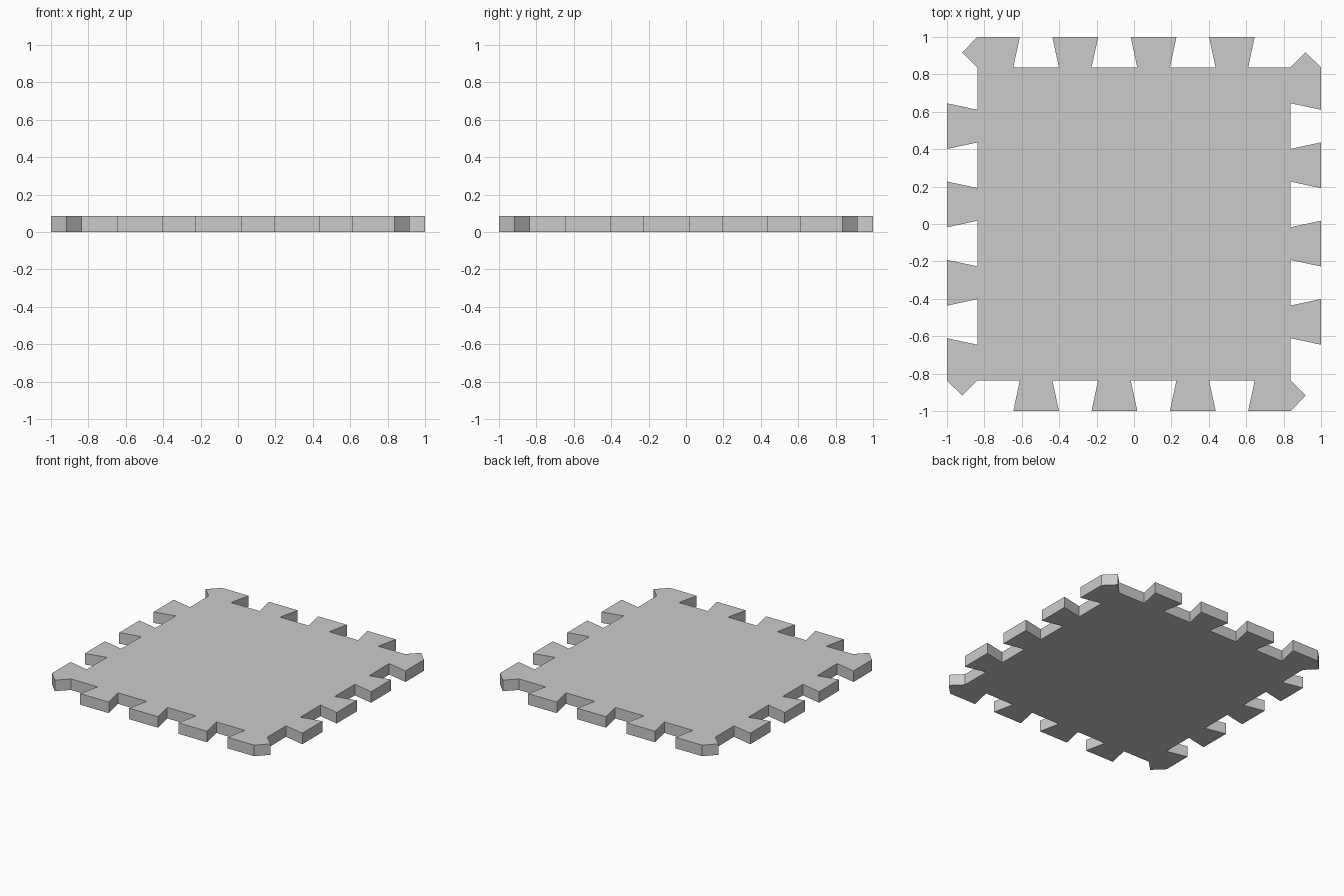
import bpy, bmesh

if "Cube" in bpy.data.objects:
    bpy.data.objects.remove(bpy.data.objects["Cube"])

R = 0.837        # inner edge of the teeth
PITCH = 0.2094   # half the spacing of teeth
WIDE, NARROW = 0.122, 0.087
THICK = 0.085

# One side of the mat: pointed corner, then dovetail slots and tabs
side = [(-0.918, 0.918), (-R, 1.0)]
for k in (-2.5, -0.5, 1.5):
    c = k * PITCH
    side += [(c - NARROW, 1.0), (c - WIDE, R), (c + WIDE, R), (c + NARROW, 1.0)]
side += [(2.5 * PITCH + WIDE, 1.0), (2.5 * PITCH + NARROW, R), (R, R)]

# Repeat the side four times by quarter turns
outline = []
for _ in range(4):
    outline += side
    side = [(y, -x) for x, y in side]

# Extrude the outline into the slab
bm = bmesh.new()
face = bm.faces.new([bm.verts.new((x, y, 0)) for x, y in outline])
ext = bmesh.ops.extrude_face_region(bm, geom=[face], use_keep_orig=True)
top = [v for v in ext["geom"] if isinstance(v, bmesh.types.BMVert)]
bmesh.ops.translate(bm, verts=top, vec=(0, 0, THICK))
bmesh.ops.recalc_face_normals(bm, faces=bm.faces[:])
mesh = bpy.data.meshes.new("interlocking_floor_mat")
bm.to_mesh(mesh)
bm.free()
mat_obj = bpy.data.objects.new("interlocking_floor_mat", mesh)
bpy.context.collection.objects.link(mat_obj)
